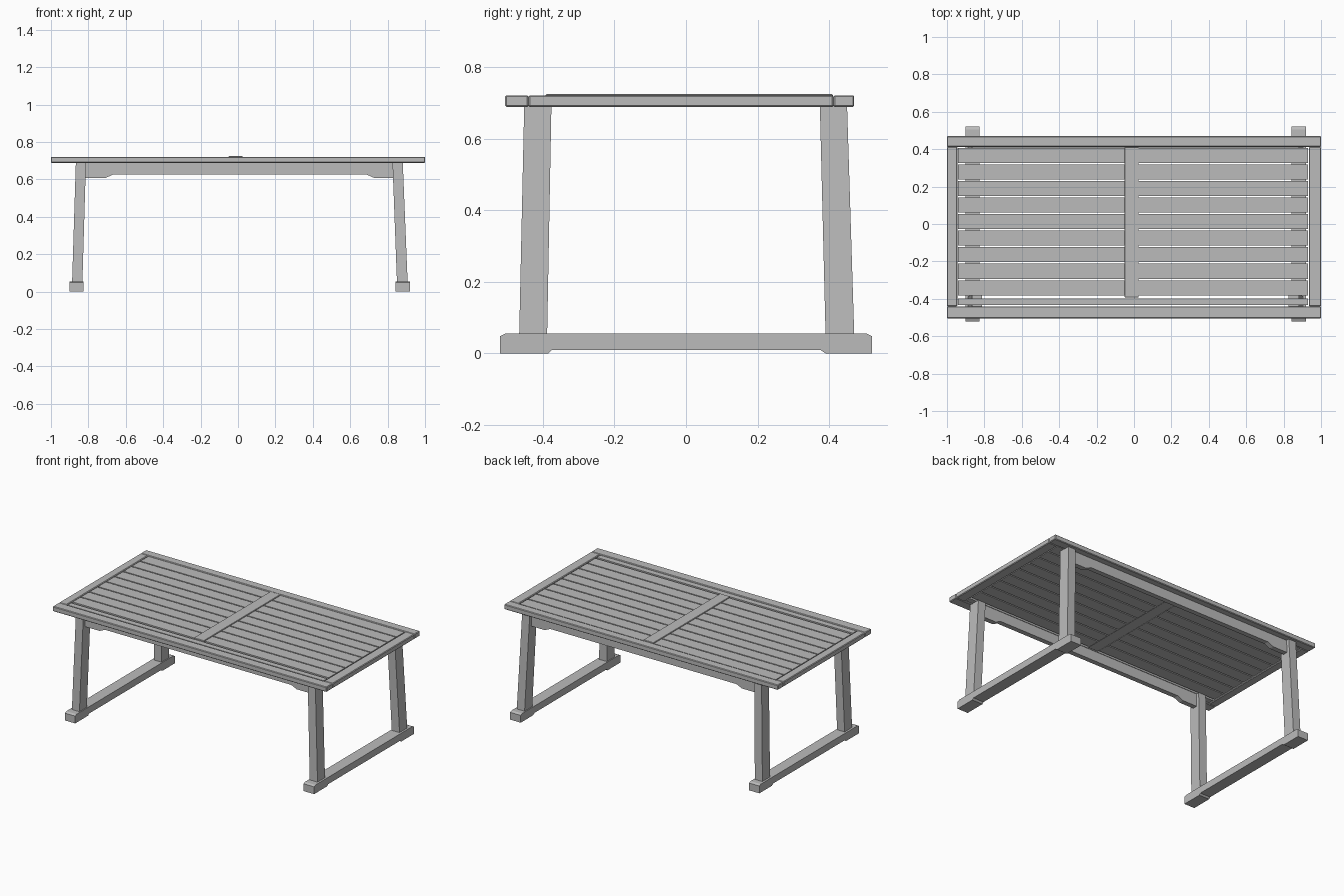
import bpy, bmesh

old = bpy.data.objects.get("Cube")
if old:
    bpy.data.objects.remove(old, do_unlink=True)

wood = bpy.data.materials.new("weathered grey")
wood.use_nodes = True
GREY = (0.5, 0.5, 0.5, 1)
wood.diffuse_color = GREY
wood.node_tree.nodes["Principled BSDF"].inputs["Base Color"].default_value = GREY


def finish(name, bm, bevel=0.0):
    bmesh.ops.recalc_face_normals(bm, faces=bm.faces)
    mesh = bpy.data.meshes.new(name)
    bm.to_mesh(mesh)
    bm.free()
    mesh.materials.append(wood)
    obj = bpy.data.objects.new(name, mesh)
    bpy.context.collection.objects.link(obj)
    if bevel:
        mod = obj.modifiers.new("Soft edges", "BEVEL")
        mod.width, mod.segments = bevel, 1
    return obj


def tapered(name, low, high, z0, z1, bevel=0.0):
    """Straight beam between two rectangles (x0, x1, y0, y1)."""
    bm = bmesh.new()
    rings = []
    for (x0, x1, y0, y1), z in ((low, z0), (high, z1)):
        rings.append([bm.verts.new((x, y, z)) for x, y in
                      ((x0, y0), (x1, y0), (x1, y1), (x0, y1))])
    a, b = rings
    bm.faces.new(a)
    bm.faces.new(b)
    for i in range(4):
        j = (i + 1) % 4
        bm.faces.new((a[i], a[j], b[j], b[i]))
    return finish(name, bm, bevel)


def board(name, x0, x1, y0, y1, z0, z1, bevel=0.0):
    rect = (x0, x1, y0, y1)
    return tapered(name, rect, rect, z0, z1, bevel)


def extruded(name, profile, start, end, along_x):
    """Profile of (length, z) points pushed sideways from start to end."""
    bm = bmesh.new()
    rings = [[bm.verts.new((u, s, z) if along_x else (s, u, z)) for u, z in profile]
             for s in (start, end)]
    a, b = rings
    bm.faces.new(a)
    bm.faces.new(b)
    for i in range(len(a)):
        j = (i + 1) % len(a)
        bm.faces.new((a[i], a[j], b[j], b[i]))
    return finish(name, bm)


# Tabletop frame
FRONT, BACK, LEFT, RIGHT = -0.44, 0.412, 0.935, -0.945
BOTTOM, TOP = 0.688, 0.721
board("front_rail", -1, 1, -0.505, FRONT, BOTTOM, TOP, 0.004)
board("back_rail", -1, 1, BACK, 0.47, BOTTOM, TOP, 0.004)
board("right_rail", -1, RIGHT, FRONT, BACK, BOTTOM, TOP, 0.004)
board("left_rail", LEFT, 1, FRONT, BACK, BOTTOM, TOP, 0.004)
board("centre_bar", -0.05, 0.025, -0.392, 0.41, 0.692, 0.724, 0.002)

# Slats on both sides of the centre bar, with a narrow filler at the front
PITCH, GAP = 0.0885, 0.008
for side, x0, x1 in (("right", RIGHT + 0.005, -0.05), ("left", 0.025, LEFT - 0.006)):
    for i in range(9):
        y1 = BACK - 0.005 - i * PITCH
        board(f"{side}_slat_{i + 1}", x0, x1, y1 - PITCH + GAP, y1, 0.692, 0.718)
board("front_slat", RIGHT + 0.005, LEFT - 0.006, FRONT + 0.006, -0.397, 0.692, 0.718)

# Aprons with stepped ends
apron = [(-0.83, 0.69), (-0.83, 0.607), (-0.71, 0.607), (-0.67, 0.625),
         (0.69, 0.625), (0.73, 0.607), (0.84, 0.607), (0.84, 0.69)]
extruded("front_apron", apron, -0.43, -0.398, True)
extruded("back_apron", apron, 0.398, 0.43, True)

# Splayed legs and arched feet
foot = [(-0.52, 0), (-0.385, 0), (-0.375, 0.01), (0.375, 0.01), (0.39, 0),
        (0.52, 0), (0.52, 0.048), (0.505, 0.055), (-0.505, 0.055), (-0.52, 0.048)]
ends = (("right", (-0.887, -0.832), (-0.867, -0.813), (-0.9, -0.825)),
        ("left", (0.85, 0.907), (0.826, 0.881), (0.843, 0.92)))
for side, base, head, sole in ends:
    tapered(f"front_{side}_leg", (*base, -0.466, -0.388), (*head, -0.452, -0.376), 0.05, 0.69)
    tapered(f"back_{side}_leg", (*base, 0.39, 0.47), (*head, 0.374, 0.45), 0.05, 0.69)
    extruded(f"{side}_foot", foot, *sole, False)
